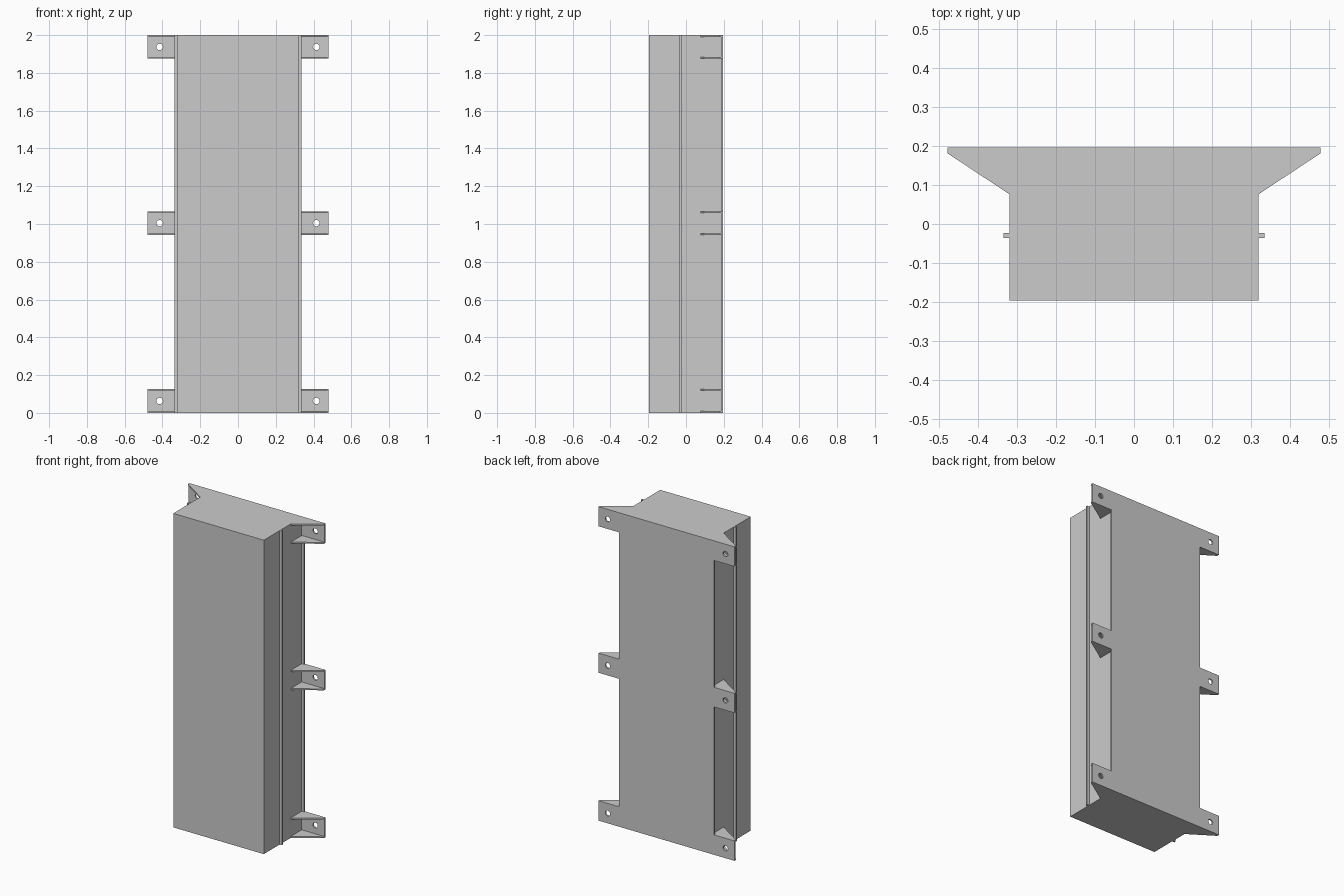
import bpy, bmesh
from math import pi
from mathutils import Matrix, Vector

if "Cube" in bpy.data.objects:
    bpy.data.objects.remove(bpy.data.objects["Cube"])

BODY, PLATE, TAB = 0.319, 0.335, 0.478      # half widths
FRONT, SEAM, BACK = -0.196, 0.186, 0.196    # depth positions
TABS = [(0.0, 0.127), (0.942, 1.067), (1.875, 2.0)]


def finish(name, bm):
    bmesh.ops.recalc_face_normals(bm, faces=bm.faces)
    mesh = bpy.data.meshes.new(name)
    bm.to_mesh(mesh)
    bm.free()
    obj = bpy.data.objects.new(name, mesh)
    bpy.context.collection.objects.link(obj)
    return obj


def prism(name, points, offset):
    """Extrude a closed polygon of 3D points along an offset."""
    bm = bmesh.new()
    face = bm.faces.new([bm.verts.new(p) for p in points])
    out = bmesh.ops.extrude_face_region(bm, geom=[face])
    verts = [v for v in out["geom"] if isinstance(v, bmesh.types.BMVert)]
    bmesh.ops.translate(bm, verts=verts, vec=Vector(offset))
    return finish(name, bm)


def box(name, x0, x1, y0, y1, z0, z1):
    pts = [(x0, y0, z0), (x1, y0, z0), (x1, y1, z0), (x0, y1, z0)]
    return prism(name, pts, (0, 0, z1 - z0))


# Main housing
box("housing", -BODY, BODY, FRONT, SEAM, 0, 2)

# Back plate outline with three mounting tabs on each side
right = []
for z0, z1 in TABS:
    right += [(PLATE, z0), (TAB, z0), (TAB, z1), (PLATE, z1)]
right = right[1:-1]
outline = right + [(-x, z) for x, z in reversed(right)]
plate = prism("back_plate", [(x, SEAM, z) for x, z in outline],
              (0, BACK - SEAM, 0))

# Bolt holes through the tabs
bm = bmesh.new()
for z0, z1 in TABS:
    for side in (-1, 1):
        place = (Matrix.Translation((side * 0.415, 0.19, (z0 + z1) / 2))
                 @ Matrix.Rotation(pi / 2, 4, 'X'))
        bmesh.ops.create_cone(bm, cap_ends=True, segments=24, radius1=0.017,
                              radius2=0.017, depth=0.08, matrix=place)
cutter = finish("bolt_hole_cutter", bm)
cutter.hide_render = True
cutter.hide_set(True)
holes = plate.modifiers.new("bolt_holes", 'BOOLEAN')
holes.object = cutter
holes.operation = 'DIFFERENCE'
holes.solver = 'EXACT'

for side, label in ((-1, "left"), (1, "right")):
    # Raised seam strip along the housing side
    xs = sorted((side * BODY, side * PLATE))
    box(f"seam_strip_{label}", *xs, -0.036, -0.023, 0, 2)
    # Paired gussets bracing every tab
    for z0, z1 in TABS:
        for z, part in ((z0, "lower"), (z1 - 0.009, "upper")):
            pts = [(BODY, 0.076), (TAB, 0.181), (TAB, SEAM), (BODY, SEAM)]
            prism(f"gusset_{part}_{label}",
                  [(side * x, y, z) for x, y in pts], (0, 0, 0.009))
